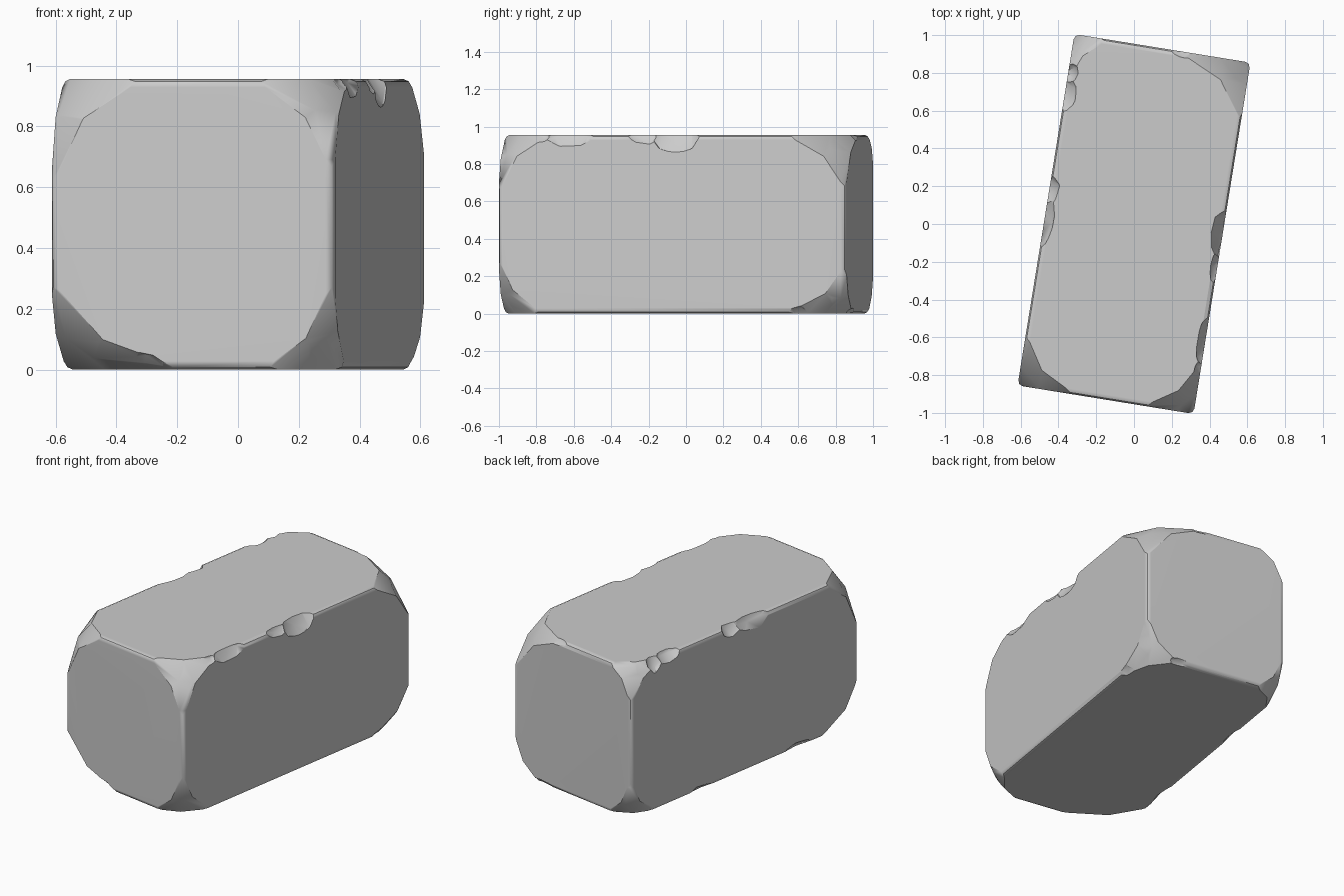
import bpy, bmesh, math, random
from mathutils import Vector, Matrix

random.seed(4)
cube = bpy.data.objects.get("Cube")
if cube:
    bpy.data.objects.remove(cube, do_unlink=True)

HALF = Vector((0.472, 0.942, 0.478))
TURN = math.radians(-9.2)

stone = bpy.data.materials.new("grey stone")
stone.use_nodes = True
GREY = (0.6, 0.6, 0.6, 1)
stone.diffuse_color = GREY
stone.node_tree.nodes["Principled BSDF"].inputs["Base Color"].default_value = GREY


def slice_off(bm, point, normal):
    """Cut away everything beyond a plane and close the hole."""
    geom = bm.verts[:] + bm.edges[:] + bm.faces[:]
    cut = bmesh.ops.bisect_plane(bm, geom=geom, dist=1e-5, plane_co=point,
                                 plane_no=normal, clear_outer=True)
    rim = [e for e in cut["geom_cut"] if isinstance(e, bmesh.types.BMEdge)]
    bmesh.ops.holes_fill(bm, edges=rim, sides=0)


def break_corner(bm, signs, size):
    """One main facet, and a shallower one running along each edge."""
    corner = Vector(s * h for s, h in zip(signs, HALF))
    for axis in (None, 0, 1, 2):
        reach = [v * (1 if axis is None else 1.4 if i == axis else random.uniform(0.76, 0.88))
                 for i, v in enumerate(size)]
        normal = Vector(s / r for s, r in zip(signs, reach))
        point = corner.copy()
        point.x -= signs[0] * reach[0]
        slice_off(bm, point, normal.normalized())


# Block with softened edges
bm = bmesh.new()
bmesh.ops.create_cube(bm, size=2, matrix=Matrix.Diagonal((*HALF, 1)))
bmesh.ops.bevel(bm, geom=bm.edges[:], offset=0.028, segments=2, profile=0.5, affect='EDGES')

# Broken corners: signs, then reach along width, length and height
for signs, size in (
        ((-1, -1, 1), (0.22, 0.20, 0.26)), ((1, -1, 1), (0.19, 0.20, 0.23)),
        ((1, 1, 1), (0.28, 0.23, 0.21)), ((-1, 1, 1), (0.13, 0.19, 0.16)),
        ((-1, -1, -1), (0.32, 0.23, 0.21)), ((1, -1, -1), (0.17, 0.17, 0.22)),
        ((1, 1, -1), (0.15, 0.23, 0.19)), ((-1, 1, -1), (0.14, 0.16, 0.19))):
    break_corner(bm, signs, size)
mesh = bpy.data.meshes.new("stone_block")
bm.to_mesh(mesh)
bm.free()
mesh.materials.append(stone)
block = bpy.data.objects.new("stone_block", mesh)
bpy.context.collection.objects.link(block)


def add_chip(bm, along, sx, sy, sz, place, length, depth, drop):
    """Faceted lump centred just outside an edge of the block."""
    if along == 'Y':
        centre = Vector((sx * HALF.x, place, sz * HALF.z))
        radii = (depth * 1.5, length, drop * 1.5)
        centre += Vector((sx * depth * 0.5, 0, sz * drop * 0.5))
    else:
        centre = Vector((place, sy * HALF.y, sz * HALF.z))
        radii = (length, depth * 1.5, drop * 1.5)
        centre += Vector((0, sy * depth * 0.5, sz * drop * 0.5))
    ball = bmesh.ops.create_icosphere(bm, subdivisions=2, radius=1)["verts"]
    spin = Matrix.Rotation(random.uniform(0, 6), 3, 'Y' if along == 'Y' else 'X')
    for v in ball:
        p = spin @ v.co * random.uniform(0.88, 1.06)
        v.co = centre + Vector(c * r for c, r in zip(p, radii))


# Chips knocked out of the long and short edges
bm = bmesh.new()
for sx, sz, place, length, depth, drop in (
        (1, 1, 0.02, 0.17, 0.08, 0.11), (1, 1, -0.16, 0.13, 0.05, 0.06),
        (1, 1, -0.55, 0.17, 0.05, 0.07), (1, 1, -0.75, 0.12, 0.05, 0.06),
        (-1, 1, 0.62, 0.13, 0.07, 0.07), (-1, 1, 0.74, 0.08, 0.06, 0.09),
        (-1, 1, 0.10, 0.12, 0.06, 0.07), (-1, 1, -0.06, 0.21, 0.07, 0.09),
        (-1, -1, 0.35, 0.15, 0.04, 0.04), (-1, -1, -0.45, 0.18, 0.04, 0.05),
        (1, -1, 0.70, 0.11, 0.05, 0.05)):
    add_chip(bm, 'Y', sx, 0, sz, place, length, depth, drop)
for sy, sz, place, length, depth, drop in (
        (-1, -1, -0.20, 0.17, 0.06, 0.07), (1, 1, 0.12, 0.13, 0.04, 0.04),
        (1, -1, 0.25, 0.13, 0.04, 0.04)):
    add_chip(bm, 'X', 0, sy, sz, place, length, depth, drop)
cut_mesh = bpy.data.meshes.new("chip_cutter")
bm.to_mesh(cut_mesh)
bm.free()
cut_mesh.materials.append(stone)
cutter = bpy.data.objects.new("chip_cutter", cut_mesh)
cutter.hide_render = True
bpy.context.collection.objects.link(cutter)

# Carve the chips, then discard the cutter
bpy.context.view_layer.objects.active = block
block.select_set(True)
carve = block.modifiers.new("chips", 'BOOLEAN')
carve.operation = 'DIFFERENCE'
carve.solver = 'EXACT'
carve.use_self = True
carve.object = cutter
bpy.ops.object.modifier_apply(modifier=carve.name)
bpy.data.objects.remove(cutter, do_unlink=True)

# Turn the block and stand it on the ground
block.data.transform(Matrix.Translation((0, 0, HALF.z)) @ Matrix.Rotation(TURN, 4, 'Z'))
bpy.ops.object.shade_smooth_by_angle(angle=math.radians(35))
block.modifiers.new("even shading", 'WEIGHTED_NORMAL').keep_sharp = True
